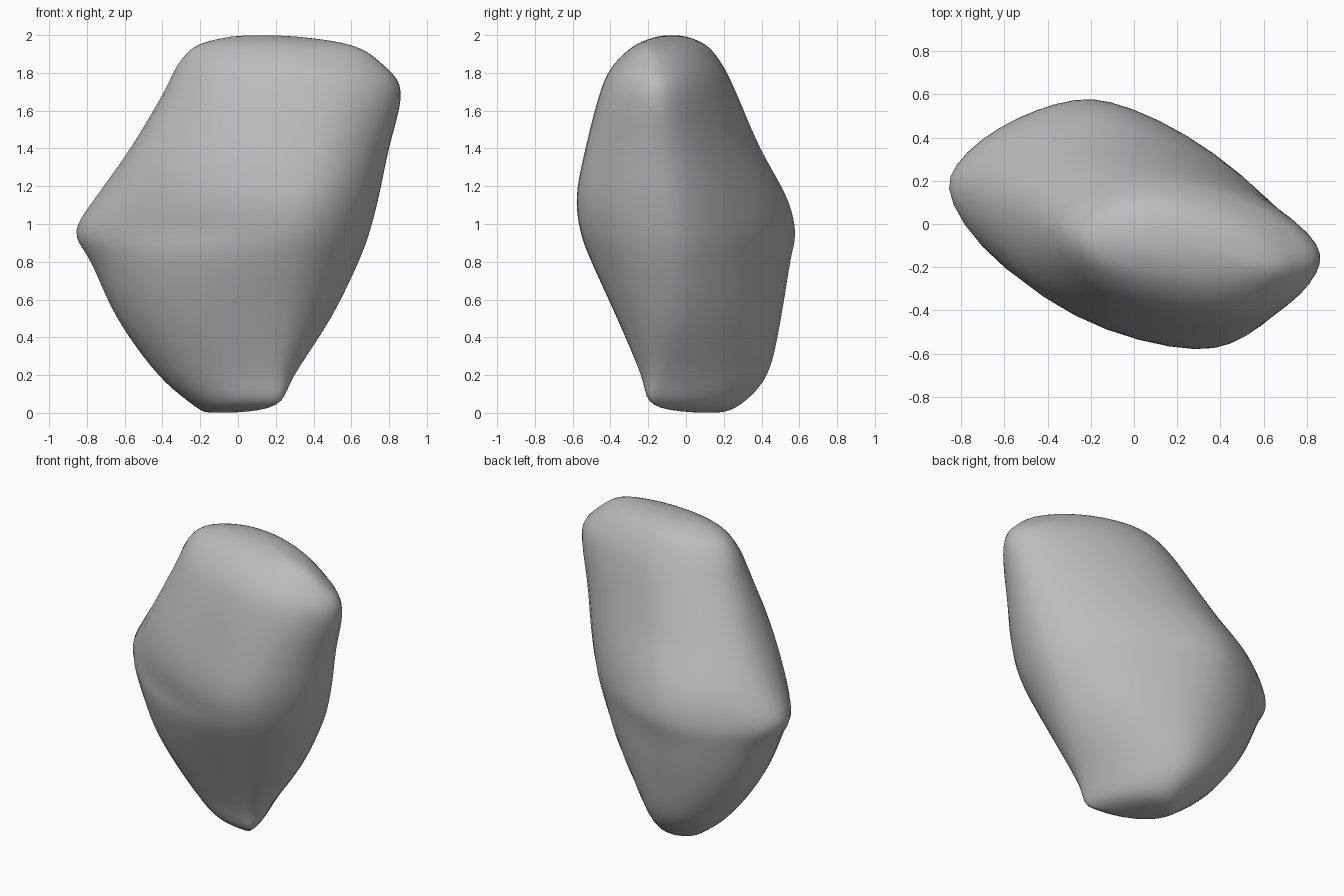
import bpy, bmesh, math
from mathutils import Vector

cube = bpy.data.objects.get("Cube")
if cube:
    bpy.data.objects.remove(cube, do_unlink=True)

# Horizontal sections: height, then the left, right, front and back extreme points,
# then how full the left side and the back right corner are
SECTIONS = [Vector(row) for row in (
    (0, -.17, .12, -.02, .08, -.08, .06, -.1, .18, 2, 1.6),
    (.04, -.24, .13, .21, -.17, .18, -.18, -.06, .29, 2, 1.6),
    (.2, -.43, .15, .3, -.13, .19, -.24, -.1, .44, 2.1, 1.6),
    (.5, -.65, .17, .5, -.07, .22, -.37, -.15, .51, 2.15, 1.6),
    (.8, -.79, .18, .65, -.06, .25, -.51, -.2, .56, 1.9, 1.5),
    (.96, -.88, .18, .71, -.07, .28, -.57, -.2, .59, 1.6, 1.45),
    (1.15, -.76, .15, .76, -.09, .32, -.59, -.17, .54, 1.8, 1.45),
    (1.4, -.58, .07, .81, -.12, .37, -.54, -.05, .4, 2.1, 1.5),
    (1.7, -.4, -.02, .88, -.14, .4, -.46, .06, .27, 2.1, 1.5),
    (1.84, -.33, -.05, .78, -.17, .36, -.39, .1, .2, 2, 1.6),
    (1.95, -.22, -.07, .61, -.19, .28, -.27, .1, .11, 2, 1.7),
    (2, 0, -.07, .25, -.09, .1, -.13, .1, -.02, 2, 2),
)]
STEPS = 5      # rings between sections
ARC = 10       # points per quarter outline


def blend(i, t):
    """Smooth interpolation between section i and i + 1."""
    last = len(SECTIONS) - 1
    a, b, c, d = (SECTIONS[min(max(k, 0), last)] for k in range(i - 1, i + 3))
    m, n = (c - a) / 2, (d - b) / 2
    s = t * t * (3 - 2 * t)
    return b * (1 - s) + c * s + m * (t * (1 - t) ** 2) - n * (t * t * (1 - t))


def quarter(start, end, center, power):
    """Superellipse arc from start up to, but not including, end."""
    for k in range(ARC):
        angle = k / ARC * math.pi / 2
        u, v = math.cos(angle) ** (2 / power), math.sin(angle) ** (2 / power)
        yield center + (start - center) * u + (end - center) * v


def outline(section):
    z, xl, yl, xr, yr, xf, yf, xb, yb, left_full, back_full = section
    left, right = Vector((xl, yl, z)), Vector((xr, yr, z))
    front, back = Vector((xf, yf, z)), Vector((xb, yb, z))
    return [
        *quarter(right, back, Vector((xb, yr, z)), back_full),
        *quarter(back, left, Vector((xb, yl, z)), left_full - .05),
        *quarter(left, front, Vector((xf, yl, z)), left_full),
        *quarter(front, right, Vector((xf, yr, z)), 1.85),
    ]


# Loft the stone through its sections
bm = bmesh.new()
profiles = [blend(i, s / STEPS) for i in range(len(SECTIONS) - 1) for s in range(STEPS)]
profiles.append(SECTIONS[-1])
rings = [[bm.verts.new(p) for p in outline(section)] for section in profiles]
for low, high in zip(rings, rings[1:]):
    for k in range(len(low)):
        n = (k + 1) % len(low)
        bm.faces.new((low[k], low[n], high[n], high[k]))

# Close the bottom and the crown with fans
for ring in (rings[0], rings[-1]):
    middle = bm.verts.new(sum((v.co for v in ring), Vector()) / len(ring))
    for k in range(len(ring)):
        bm.faces.new((ring[k], ring[(k + 1) % len(ring)], middle))
bmesh.ops.recalc_face_normals(bm, faces=bm.faces)

mesh = bpy.data.meshes.new("stone")
bm.to_mesh(mesh)
bm.free()
stone = bpy.data.objects.new("stone", mesh)
bpy.context.collection.objects.link(stone)

# Soften the ridges as if worn
worn = stone.modifiers.new("worn_edges", 'SMOOTH')
worn.factor = 0.5
worn.iterations = 10

# Plain grey stone
grey = bpy.data.materials.new("stone_grey")
grey.use_nodes = True
color = (.5, .5, .5, 1)
grey.diffuse_color = color
grey.node_tree.nodes["Principled BSDF"].inputs["Base Color"].default_value = color
mesh.materials.append(grey)

bpy.context.view_layer.objects.active = stone
stone.select_set(True)
bpy.ops.object.shade_smooth_by_angle(angle=math.radians(50))
